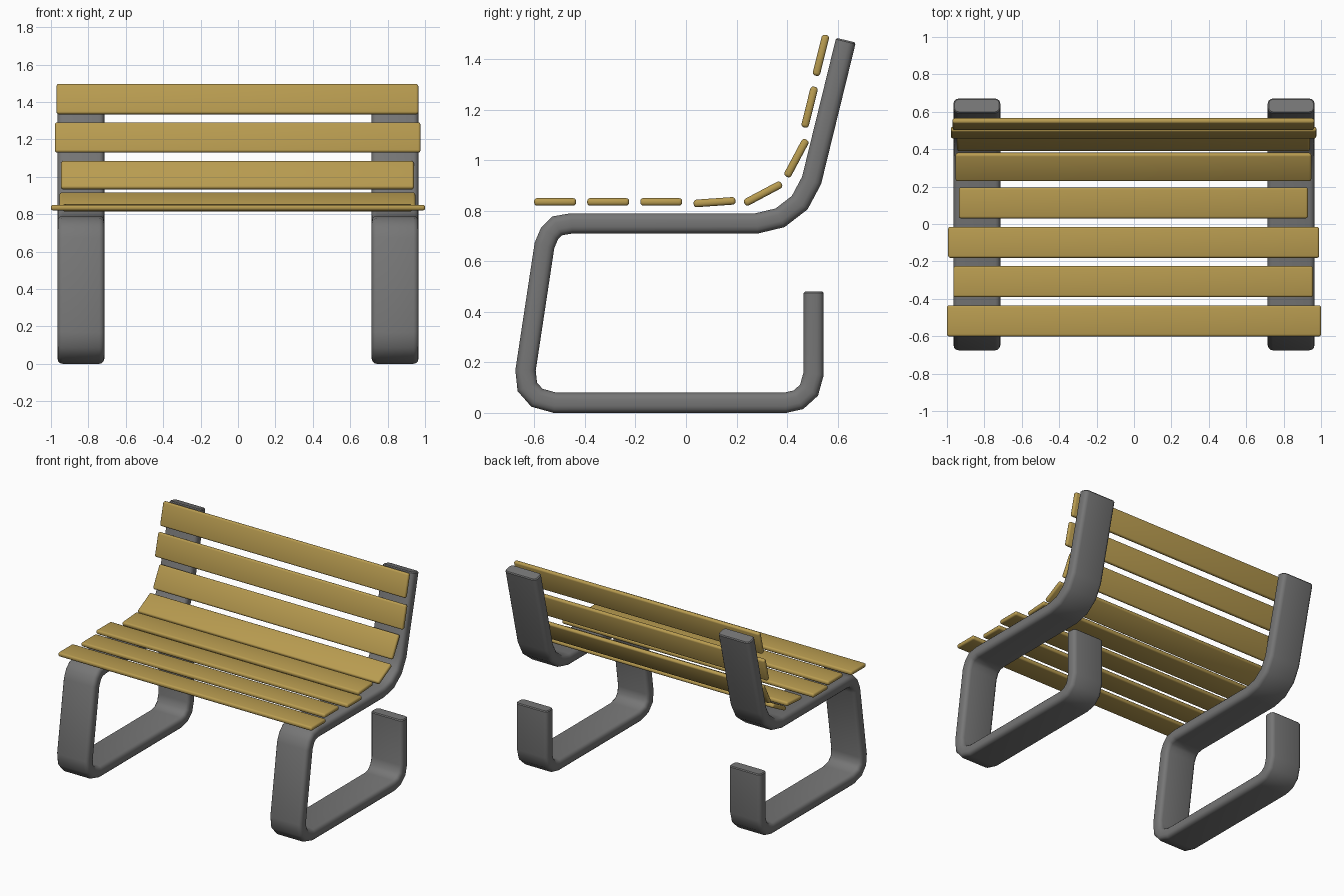
import bpy, bmesh, math
from mathutils import Vector

cube = bpy.data.objects.get("Cube")
if cube:
    bpy.data.objects.remove(cube, do_unlink=True)


def material(name, rgb):
    mat = bpy.data.materials.new(name)
    mat.use_nodes = True
    mat.diffuse_color = (*rgb, 1)
    mat.node_tree.nodes["Principled BSDF"].inputs["Base Color"].default_value = (*rgb, 1)
    return mat


wood = material("golden wood", (0.48, 0.33, 0.08))
metal = material("grey metal", (0.18, 0.18, 0.18))


def finish(name, bm, mat, angle):
    bmesh.ops.recalc_face_normals(bm, faces=bm.faces)
    mesh = bpy.data.meshes.new(name)
    bm.to_mesh(mesh)
    bm.free()
    mesh.materials.append(mat)
    obj = bpy.data.objects.new(name, mesh)
    bpy.context.collection.objects.link(obj)
    bpy.ops.object.select_all(action='DESELECT')
    obj.select_set(True)
    bpy.context.view_layer.objects.active = obj
    bpy.ops.object.shade_smooth_by_angle(angle=math.radians(angle))
    return obj


# Frame: one rounded flat bar bent along a path of (y, z) points
PATH = [(0.505, 0.48), (0.505, 0.155), (0.487, 0.09), (0.445, 0.052), (0.392, 0.04),
        (-0.518, 0.04), (-0.59, 0.06), (-0.628, 0.103), (-0.635, 0.168),
        (-0.56, 0.663), (-0.54, 0.71), (-0.51, 0.74), (-0.453, 0.75),
        (0.28, 0.75), (0.372, 0.772), (0.45, 0.832), (0.497, 0.92), (0.633, 1.475)]
HALF_W, HALF_T, RADIUS, CHAMFER = 0.125, 0.04, 0.027, 0.006


def bar_section(shrink):
    """Rounded rectangle as (across, through) pairs."""
    points = []
    r = RADIUS - shrink
    for quarter, (sx, sy) in enumerate([(1, 1), (-1, 1), (-1, -1), (1, -1)]):
        for step in range(4):
            a = math.radians(90 * quarter + 30 * step)
            points.append((sx * (HALF_W - RADIUS) + r * math.cos(a),
                           sy * (HALF_T - RADIUS) + r * math.sin(a)))
    return points


def build_frame(name, x):
    pts = [Vector(p) for p in PATH]
    dirs = [(b - a).normalized() for a, b in zip(pts, pts[1:])]
    dirs = [dirs[0]] + dirs + [dirs[-1]]
    # Stations hold a point, a mitred normal and a section shrink
    stations = []
    for p, d0, d1 in zip(pts, dirs, dirs[1:]):
        t = (d0 + d1).normalized()
        stations.append((p, Vector((-t.y, t.x)) / t.dot(d0), 0))
    first, last = stations[0], stations[-1]
    stations[0] = (first[0] + dirs[0] * CHAMFER, first[1], 0)
    stations[-1] = (last[0] - dirs[-1] * CHAMFER, last[1], 0)
    stations = [(first[0], first[1], CHAMFER)] + stations + [(last[0], last[1], CHAMFER)]

    bm = bmesh.new()
    rings = []
    for p, n, shrink in stations:
        rings.append([bm.verts.new((x + u, p.x + n.x * v, p.y + n.y * v))
                      for u, v in bar_section(shrink)])
    count = len(rings[0])
    for a, b in zip(rings, rings[1:]):
        for i in range(count):
            j = (i + 1) % count
            bm.faces.new((a[i], a[j], b[j], b[i]))
    bm.faces.new(rings[0])
    bm.faces.new(rings[-1])
    finish(name, bm, metal, 40)


build_frame("left_frame", 0.84)
build_frame("right_frame", -0.84)

# Slats: centre y, centre z, tilt in degrees, left and right ends in x
SLATS = [("seat_slat_1", -0.518, 0.835, 0, -1.0, 1.0),
         ("seat_slat_2", -0.308, 0.835, 0, -0.965, 0.957),
         ("seat_slat_3", -0.098, 0.835, 0, -0.994, 0.99),
         ("seat_slat_4", 0.113, 0.834, 4, -0.936, 0.93),
         ("curve_slat", 0.305, 0.868, 28, -0.954, 0.948),
         ("back_slat_1", 0.437, 1.008, 62, -0.946, 0.94),
         ("back_slat_2", 0.489, 1.21, 76, -0.979, 0.975),
         ("back_slat_3", 0.534, 1.415, 76, -0.97, 0.964)]

for name, y, z, tilt, x0, x1 in SLATS:
    bm = bmesh.new()
    bmesh.ops.create_cube(bm, size=1)
    bmesh.ops.scale(bm, vec=(x1 - x0, 0.166, 0.03), verts=bm.verts)
    bmesh.ops.bevel(bm, geom=bm.edges[:], offset=0.012, segments=3,
                    profile=0.5, affect='EDGES')
    slat = finish(name, bm, wood, 60)
    slat.location = ((x0 + x1) / 2, y, z)
    slat.rotation_euler.x = math.radians(tilt)
